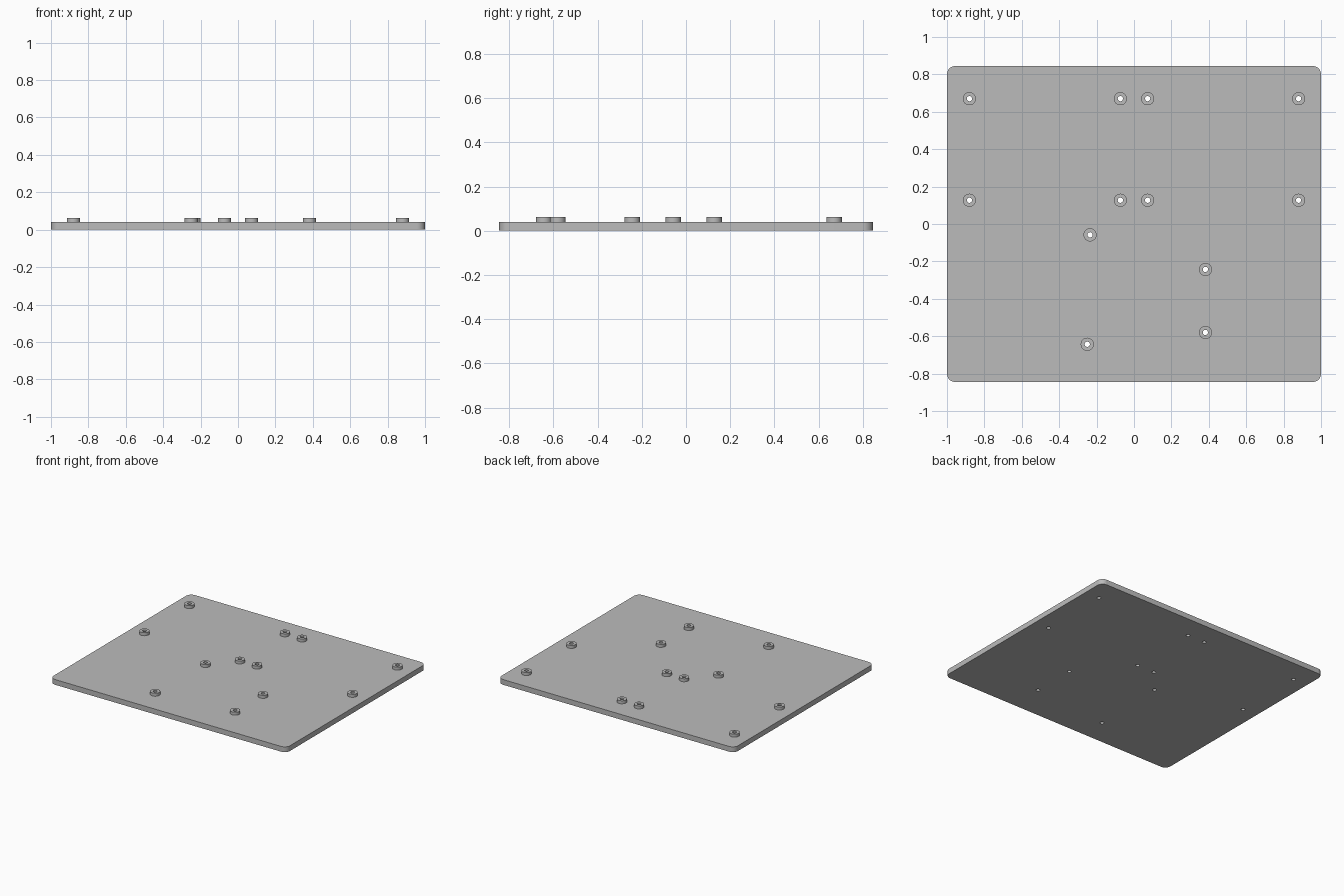
import bpy
import bmesh
from math import cos, sin, pi

cube = bpy.data.objects.get("Cube")
if cube:
    bpy.data.objects.remove(cube, do_unlink=True)

HALF_X, HALF_Y, CORNER = 1.0, 0.845, 0.045
PLATE_TOP, BOSS_TOP = 0.04, 0.063
BOSS_R, HOLE_R, SIDES = 0.035, 0.014, 32

grey = bpy.data.materials.new("plain grey")
grey.use_nodes = True
grey.diffuse_color = (0.5, 0.5, 0.5, 1)
grey.node_tree.nodes["Principled BSDF"].inputs["Base Color"].default_value = (0.5, 0.5, 0.5, 1)


def circle(x, y, r):
    return [(x + r * cos(2 * pi * i / SIDES), y + r * sin(2 * pi * i / SIDES)) for i in range(SIDES)]


def rounded_rectangle(hx, hy, r, steps=8):
    points = []
    for quarter, (sx, sy) in enumerate([(1, 1), (-1, 1), (-1, -1), (1, -1)]):
        for i in range(steps + 1):
            a = (quarter + i / steps) * pi / 2
            points.append((sx * (hx - r) + r * cos(a), sy * (hy - r) + r * sin(a)))
    return points


def slab(name, loops, z0, z1, open_bottom=False):
    """Extrude an outline with holes from z0 up to z1."""
    bm = bmesh.new()
    for loop in loops:
        verts = [bm.verts.new((x, y, z0)) for x, y in loop]
        for i, v in enumerate(verts):
            bm.edges.new((v, verts[i - 1]))
    bmesh.ops.triangle_fill(bm, edges=bm.edges[:], use_beauty=True, normal=(0, 0, 1))
    bottom = bm.faces[:]
    new = bmesh.ops.extrude_face_region(bm, geom=bottom, use_keep_orig=True)["geom"]
    top = [g for g in new if isinstance(g, bmesh.types.BMVert)]
    bmesh.ops.translate(bm, verts=top, vec=(0, 0, z1 - z0))
    bmesh.ops.recalc_face_normals(bm, faces=bm.faces[:])
    if open_bottom:
        under = [f for f in bm.faces if all(v.co.z < z0 + 1e-5 for v in f.verts)]
        bmesh.ops.delete(bm, geom=under, context="FACES_ONLY")
    mesh = bpy.data.meshes.new(name)
    bm.to_mesh(mesh)
    bm.free()
    mesh.materials.append(grey)
    obj = bpy.data.objects.new(name, mesh)
    bpy.context.collection.objects.link(obj)
    bpy.ops.object.select_all(action="DESELECT")
    obj.select_set(True)
    bpy.context.view_layer.objects.active = obj
    bpy.ops.object.shade_smooth_by_angle(angle=pi / 6)
    return obj


# Two mirrored mounting squares at the back, four loose mounts at the front
mounts = [(s * x, y) for s in (-1, 1) for x in (0.073, 0.88) for y in (0.127, 0.67)]
mounts += [(-0.235, -0.058), (-0.25, -0.643), (0.382, -0.243), (0.382, -0.58)]

# Base plate with a through hole at each mount
slab("base_plate",
     [rounded_rectangle(HALF_X, HALF_Y, CORNER)] + [circle(x, y, HOLE_R) for x, y in mounts],
     0, PLATE_TOP)

# Raised ring around each hole
for n, (x, y) in enumerate(mounts):
    slab(f"standoff_{n + 1}", [circle(x, y, BOSS_R), circle(x, y, HOLE_R)],
         PLATE_TOP, BOSS_TOP, open_bottom=True)
